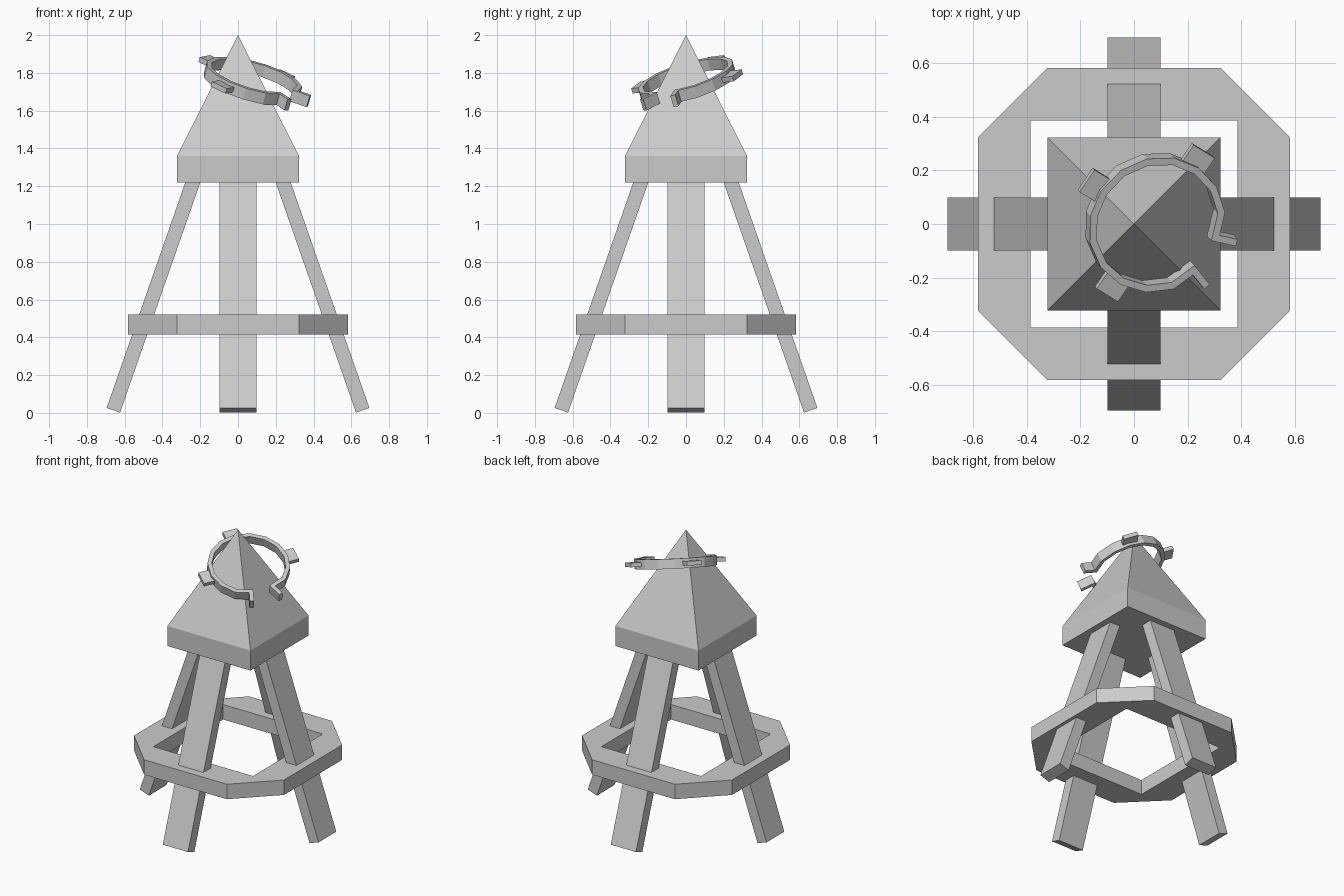
import bpy, bmesh, math
from mathutils import Vector, Matrix

if "Cube" in bpy.data.objects:
    bpy.data.objects.remove(bpy.data.objects["Cube"])


def make(name, verts, faces, matrix=None):
    """Mesh object from points and faces, with outward normals."""
    bm = bmesh.new()
    vs = [bm.verts.new(v) for v in verts]
    for f in faces:
        bm.faces.new([vs[i] for i in f])
    bmesh.ops.recalc_face_normals(bm, faces=bm.faces)
    me = bpy.data.meshes.new(name)
    bm.to_mesh(me)
    bm.free()
    if matrix:
        me.transform(matrix)
    ob = bpy.data.objects.new(name, me)
    bpy.context.collection.objects.link(ob)
    return ob


def prism(name, outline, z0, z1, matrix=None):
    """Closed 2D outline extruded from z0 to z1."""
    n = len(outline)
    verts = [(x, y, z) for z in (z0, z1) for x, y in outline]
    faces = [(i, (i + 1) % n, n + (i + 1) % n, n + i) for i in range(n)]
    faces += [range(n), range(n, 2 * n)]
    return make(name, verts, faces, matrix)


def square(h):
    return [(-h, -h), (h, -h), (h, h), (-h, h)]


# Pointed roof: square slab rising to an apex
roof = [(x, y, z) for z in (1.22, 1.36) for x, y in square(0.323)] + [(0, 0, 2)]
make("roof", roof, [(0, 1, 2, 3)]
     + [(i, (i + 1) % 4, 4 + (i + 1) % 4, 4 + i) for i in range(4)]
     + [(4 + i, 4 + (i + 1) % 4, 8) for i in range(4)])

# Four splayed legs, cut square at the foot
foot, top = Vector((0.66, 0, 0.014)), Vector((0.222, 0, 1.27))
axis = (top - foot).normalized()
side = Vector((axis.z, 0, -axis.x))
for k, label in enumerate(("right", "back", "left", "front")):
    frame = Matrix((side, (0, 1, 0), axis)).transposed().to_4x4()
    m = Matrix.Rotation(k * math.pi / 2, 4, 'Z') @ Matrix.Translation(foot) @ frame
    t, w = 0.0375, 0.098
    prism("leg_" + label, [(-t, -w), (t, -w), (t, w), (-t, w)], 0, (top - foot).length, m)

# Brace: octagonal outside, square hole inside
a, c = 0.583, 0.322
octagon = [(-c, -a), (c, -a), (a, -c), (a, c), (c, a), (-c, a), (-a, c), (-a, -c)]
brace = [(x, y, z) for z in (0.415, 0.52) for x, y in octagon + square(0.387)]
faces = []
for i in range(8):
    faces.append((i, (i + 1) % 8, 12 + (i + 1) % 8, 12 + i))
for i in range(4):
    j = (i + 1) % 4
    faces.append((8 + i, 8 + j, 20 + j, 20 + i))
    for o in (0, 12):
        p, q, r = 2 * i, 2 * i + 1, (2 * i + 2) % 8
        faces.append((o + p, o + q, o + 8 + j, o + 8 + i))
        faces.append((o + q, o + r, o + 8 + j))
make("brace", brace, faces)

# Tilted frame of the open ring, local x pointing at the gap
normal = Vector((0.28, -0.31, 1)).normalized()
gap = Vector((math.cos(math.radians(-34)), math.sin(math.radians(-34)), 0))
gap = (gap - normal * gap.dot(normal)).normalized()
tilt = Matrix((gap, normal.cross(gap), normal)).transposed().to_4x4()
tilt = Matrix.Translation((0.078, 0.006, 1.755)) @ tilt


def polar(r, deg):
    return Vector((r * math.cos(math.radians(deg)), r * math.sin(math.radians(deg))))


# Open ring with both ends bent outwards
SEG = 14
path = [polar(0.322, 18), polar(0.236, 18)]
path += [polar(0.25, 18 + 324 * i / SEG) for i in range(1, SEG)]
path += [polar(0.236, -18), polar(0.322, -18)]
left, right = [], []
for i, p in enumerate(path):
    d0 = (p - path[max(i - 1, 0)]).normalized()
    d1 = (path[min(i + 1, len(path) - 1)] - p).normalized()
    n0, n1 = Vector((-d0.y, d0.x)), Vector((-d1.y, d1.x))
    n = (n0 + n1).normalized()
    off = n * 0.0135 / max(n.dot(n1 if d1.length else n0), 0.5)
    left.append(p + off)
    right.append(p - off)
n = len(path)
verts = [(p.x, p.y, z) for z in (-0.032, 0.032) for p in left + right]
faces = [(0, n, 3 * n, 2 * n), (n - 1, 2 * n - 1, 4 * n - 1, 3 * n - 1)]
for i in range(n - 1):
    faces += [(i, i + 1, n + i + 1, n + i),
              (2 * n + i, 2 * n + i + 1, 3 * n + i + 1, 3 * n + i),
              (i, i + 1, 2 * n + i + 1, 2 * n + i),
              (n + i, n + i + 1, 3 * n + i + 1, 3 * n + i)]
make("open_ring", verts, faces, tilt)

# Three flat tabs around the ring
for k in (1, 2, 3):
    m = tilt @ Matrix.Rotation(k * math.pi / 2, 4, 'Z')
    prism(f"ring_tab_{k}", [(0.25, -0.05), (0.325, -0.05), (0.325, 0.05), (0.25, 0.05)],
          -0.014, 0.014, m)
